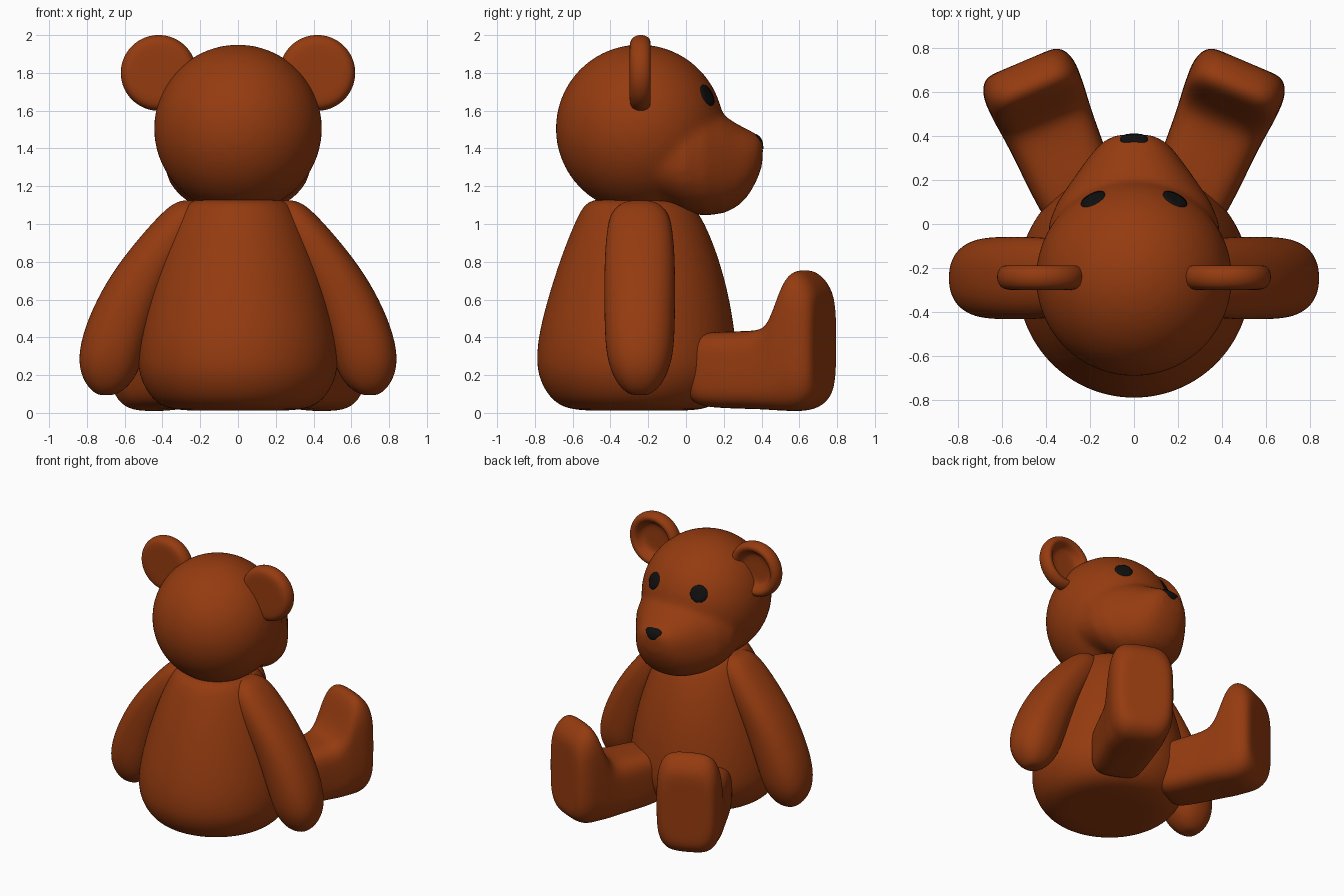
import bpy, bmesh, math
from mathutils import Vector
from mathutils.bvhtree import BVHTree

if "Cube" in bpy.data.objects:
    bpy.data.objects.remove(bpy.data.objects["Cube"])


def material(name, rgb):
    m = bpy.data.materials.new(name)
    m.diffuse_color = (*rgb, 1)
    m.use_nodes = True
    m.node_tree.nodes["Principled BSDF"].inputs["Base Color"].default_value = m.diffuse_color
    return m


FUR = material("brown fur", (0.30, 0.044, 0.005))
BLACK = material("black", (0.005, 0.005, 0.005))
SEG = 32


def ring(a, b, n=2.0):
    """Superellipse outline with half sizes a, b (n=2 ellipse, larger = boxier)."""
    pts = []
    for i in range(SEG):
        t = 2 * math.pi * i / SEG
        c, s = math.cos(t), math.sin(t)
        pts.append((a * math.copysign(abs(c) ** (2 / n), c),
                    b * math.copysign(abs(s) ** (2 / n), s)))
    return pts


def add_loft(bm, rings):
    loops = [[bm.verts.new(p) for p in r] for r in rings]
    for l0, l1 in zip(loops, loops[1:]):
        for i in range(len(l0)):
            j = (i + 1) % len(l0)
            bm.faces.new((l0[i], l0[j], l1[j], l1[i]))
    for l in (loops[0], loops[-1]):
        mid = bm.verts.new(sum((v.co for v in l), Vector()) / len(l))
        for i in range(len(l)):
            bm.faces.new((l[i], l[(i + 1) % len(l)], mid))


def finish(name, bm, mat, subdiv=2):
    bmesh.ops.recalc_face_normals(bm, faces=bm.faces)
    for f in bm.faces:
        f.smooth = True
    me = bpy.data.meshes.new(name)
    bm.to_mesh(me)
    bm.free()
    me.materials.append(mat)
    ob = bpy.data.objects.new(name, me)
    bpy.context.collection.objects.link(ob)
    if subdiv:
        ob.modifiers.new("Subdivision", 'SUBSURF').levels = subdiv
        ob.modifiers["Subdivision"].render_levels = subdiv
    return ob


def loft(name, rings):
    bm = bmesh.new()
    add_loft(bm, rings)
    return finish(name, bm, FUR)


# Body: pear shape, (z, radius, centre y)
body = [(0.012, 0.15, -.26), (0.012, 0.32, -.26), (0.04, 0.42, -.26), (0.11, 0.485, -.26),
        (0.2, 0.525, -.26), (0.29, 0.534, -.26), (0.42, 0.522, -.26), (0.62, 0.48, -.25),
        (0.82, 0.42, -.245), (0.98, 0.357, -.245), (1.08, 0.305, -.25), (1.13, 0.25, -.26),
        (1.14, 0.1, -.26)]
loft("body", [[(x, cy + y, z) for x, y in ring(r, r)] for z, r, cy in body])

# Arms: (z, inner x, outer x, half depth)
arm = [(1.125, .24, .29, .05), (1.11, .2, .34, .1), (1.07, .16, .39, .145), (1.0, .16, .46, .172),
       (.83, .27, .605, .187), (.65, .37, .725, .188), (.45, .45, .815, .187), (.3, .5, .847, .177),
       (.2, .535, .832, .145), (.13, .59, .79, .1), (.095, .65, .745, .05)]

# Legs and feet: (distance back from sole, bottom z, top z, half width)
leg = [(0, .2, .55, .1), (0, .11, .63, .165), (.025, .06, .69, .2), (.07, .025, .74, .22),
       (.12, .01, .765, .225), (.17, .008, .735, .222), (.21, .01, .63, .22), (.25, .012, .525, .215),
       (.3, .015, .455, .21), (.38, .02, .432, .203), (.65, .025, .432, .19), (.74, .05, .41, .17)]

# Ears: hollow-fronted discs, (radius, y)
ear = [(.08, -.30), (.15, -.30), (.185, -.29), (.204, -.255), (.201, -.215), (.18, -.188),
       (.155, -.188), (.135, -.205), (.118, -.24), (.08, -.25)]

ang = math.radians(23)
for side, tag in ((1, "right"), (-1, "left")):
    loft(tag + "_arm", [[(side * ((x0 + x1) / 2 + x), -.245 + y, z)
                         for x, y in ring((x1 - x0) / 2, h, 2.3)] for z, x0, x1, h in arm])
    loft(tag + "_leg", [[(side * (.51 - s * math.sin(ang) + v * math.cos(ang)),
                          .735 - s * math.cos(ang) - v * math.sin(ang), (zb + zt) / 2 + z)
                         for v, z in ring(w, (zt - zb) / 2, 3.6)] for s, zb, zt, w in leg])
    loft(tag + "_ear", [[(side * .42 + x, y, 1.80 + z) for x, z in ring(r, r)] for r, y in ear])

# Head: ball fused with a tapered muzzle, (y, bottom z, top z, half width)
muzzle = [(-.15, 1.12, 1.6, .39), (0, 1.06, 1.62, .388), (.1, 1.043, 1.62, .348),
          (.2, 1.057, 1.575, .28), (.27, 1.09, 1.53, .23), (.33, 1.15, 1.5, .185),
          (.375, 1.23, 1.475, .14), (.4, 1.3, 1.455, .09), (.407, 1.35, 1.43, .04)]
bm = bmesh.new()
bmesh.ops.create_uvsphere(bm, u_segments=48, v_segments=32, radius=.445)
bmesh.ops.translate(bm, verts=bm.verts, vec=(0, -.245, 1.505))
add_loft(bm, [[(x, y, (zb + zt) / 2 + z) for x, z in ring(w, (zt - zb) / 2, 2.3)]
              for y, zb, zt, w in muzzle])
head = finish("head", bm, FUR, 0)
rm = head.modifiers.new("Fuse", 'REMESH')
rm.mode, rm.voxel_size, rm.use_smooth_shade = 'VOXEL', .02, True
sm = head.modifiers.new("Blend", 'SMOOTH')
sm.factor, sm.iterations = .5, 10

# Eyes and nose: thin plates projected onto the head surface
bpy.context.view_layer.update()
tree = BVHTree.FromObject(head, bpy.context.evaluated_depsgraph_get())


def plate(name, target, inward, a, b, tri=0.0):
    d = Vector(inward).normalized()
    right = d.cross(Vector((0, 0, 1))).normalized()
    up = right.cross(d)
    bm = bmesh.new()
    rings = []
    for k, off in ((.3, .004), (.65, .004), (1, .004), (1.02, -.004)):
        pts = []
        for i in range(SEG):
            t = 2 * math.pi * i / SEG
            r = k * (1 + tri * math.sin(3 * t))
            o = Vector(target) + right * (a * r * math.cos(t)) + up * (b * r * math.sin(t))
            hit = tree.ray_cast(o - d * .3, d)[0]
            pts.append((hit if hit else o) - d * off)
        rings.append(pts)
    loops = [[bm.verts.new(p) for p in r] for r in rings]
    bm.faces.new(loops[0])
    for l0, l1 in zip(loops, loops[1:]):
        for i in range(SEG):
            j = (i + 1) % SEG
            bm.faces.new((l0[i], l0[j], l1[j], l1[i]))
    finish(name, bm, BLACK, 0)


for side, tag in ((1, "right"), (-1, "left")):
    plate(tag + "_eye", (side * .195, .13, 1.69), (-side * .195, -.375, -.185), .06, .06)
plate("nose", (0, .385, 1.44), (0, -.9, -.45), .06, .042, .15)
